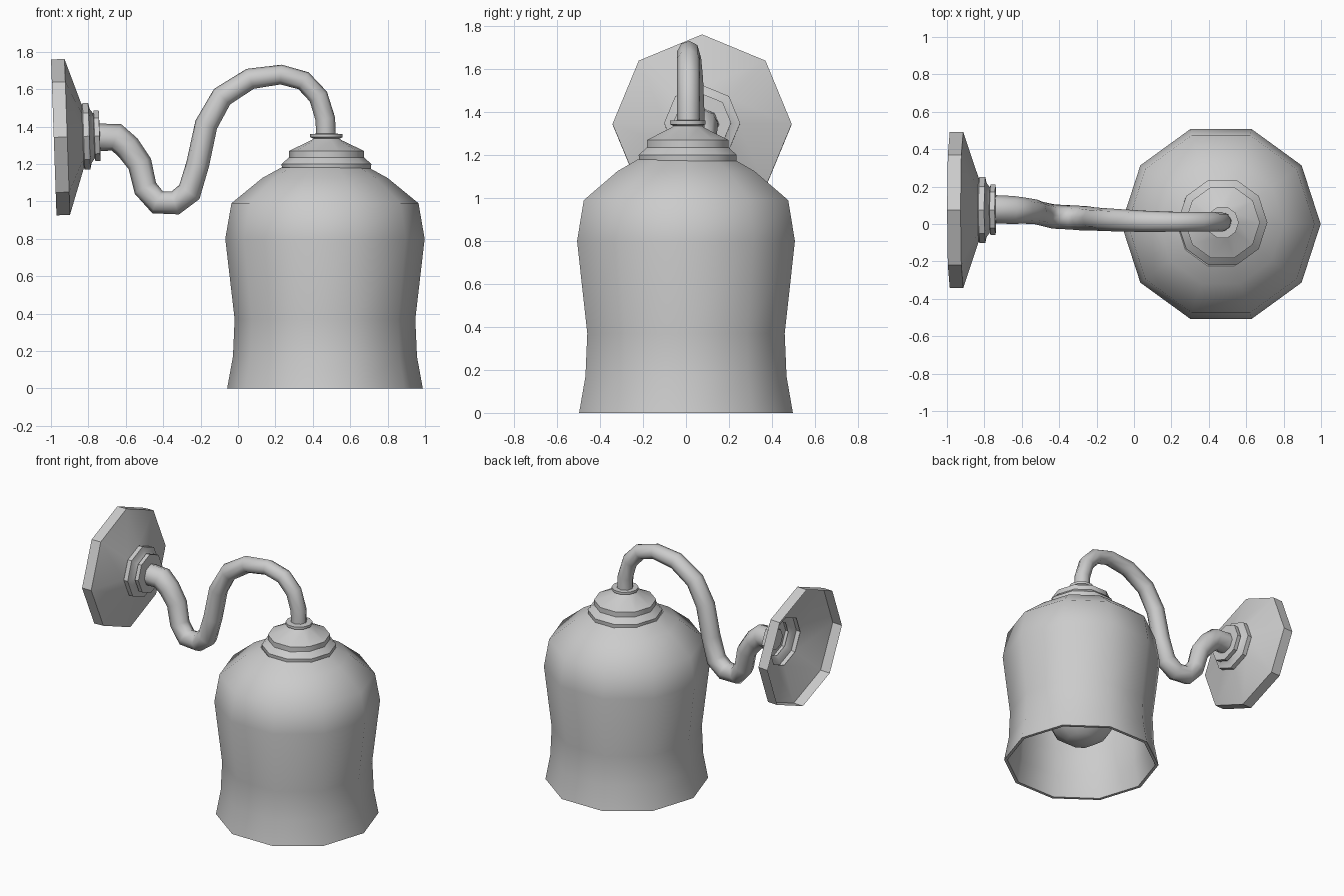
import bpy, bmesh
from math import sin, cos, tau, radians

if "Cube" in bpy.data.objects:
    bpy.data.objects.remove(bpy.data.objects["Cube"])


def smooth(ob, angle):
    bpy.ops.object.select_all(action='DESELECT')
    ob.select_set(True)
    bpy.context.view_layer.objects.active = ob
    bpy.ops.object.shade_smooth_by_angle(angle=radians(angle))


def lathe(name, profile, sides, loc, rot=(0, 0, 0), angle=42):
    """Revolve (radius, height) points around local z."""
    bm = bmesh.new()
    rings = [[bm.verts.new((r * cos(tau * i / sides), r * sin(tau * i / sides), z))
              for i in range(sides)] for r, z in profile]
    for a, b in zip(rings, rings[1:]):
        for i in range(sides):
            j = (i + 1) % sides
            bm.faces.new((a[i], a[j], b[j], b[i]))
    bmesh.ops.remove_doubles(bm, verts=bm.verts, dist=1e-5)
    bmesh.ops.recalc_face_normals(bm, faces=bm.faces)
    me = bpy.data.meshes.new(name)
    bm.to_mesh(me)
    bm.free()
    ob = bpy.data.objects.new(name, me)
    bpy.context.collection.objects.link(ob)
    ob.location, ob.rotation_euler = loc, rot
    smooth(ob, angle)
    return ob


# bell shade: outer wall, then back down the inner wall to the rim
outer = [(.523, 0), (.492, .17), (.483, .37), (.533, .80), (.50, .99), (.335, 1.125), (.235, 1.18)]
inner = [(r - .022, max(z - .015, 0)) for r, z in reversed(outer)]
lathe("shade", outer + inner + outer[:1], 10, (.465, 0, 0))

# stepped cap and collar on top of the shade
lathe("shade_cap", [(0, 1.165), (.237, 1.165), (.24, 1.20), (.20, 1.235), (.20, 1.27), (.085, 1.325)]
      + [(.07, 1.335), (.087, 1.343), (.087, 1.36), (0, 1.365)], 10, (.473, .008, 0))

# bulb hanging inside the shade
lathe("bulb", [(0, .15), (.10, .17), (.19, .235), (.245, .34), (.245, .45), (.20, .56),
               (.13, .68), (.09, .80), (.085, 1.17)], 10, (.465, 0, 0))

# octagonal wall plate, hollow at the back, with stepped boss
lathe("wall_plate", [(.417, 0), (.417, .072), (.17, .155), (.177, .16), (.177, .19), (.145, .197),
                     (.12, .215), (.135, .218), (.135, .245), (.06, .247)],
      8, (-.985, .075, 1.342), (0, radians(88), 0))

# swan-neck arm: x, y, z, radius
path = [(-.76, .08, 1.342, .075), (-.65, .075, 1.342, .075), (-.59, .072, 1.29, .07),
        (-.525, .065, 1.20, .066), (-.495, .055, 1.07, .064), (-.43, .04, .995, .065),
        (-.335, .035, .992, .065), (-.26, .03, 1.05, .066), (-.215, .027, 1.20, .062),
        (-.17, .024, 1.41, .062), (-.085, .02, 1.56, .06), (.065, .014, 1.655, .057),
        (.23, .012, 1.678, .053), (.35, .012, 1.645, .053), (.43, .012, 1.56, .053),
        (.467, .012, 1.44, .053), (.47, .012, 1.345, .053)]
cu = bpy.data.curves.new("arm", 'CURVE')
cu.dimensions = '3D'
cu.bevel_depth, cu.bevel_resolution, cu.use_fill_caps = 1, 2, True
sp = cu.splines.new('POLY')
sp.points.add(len(path) - 1)
for p, (x, y, z, r) in zip(sp.points, path):
    p.co, p.radius = (x, y, z, 1), r
arm = bpy.data.objects.new("arm", cu)
bpy.context.collection.objects.link(arm)
bpy.ops.object.select_all(action='DESELECT')
arm.select_set(True)
bpy.context.view_layer.objects.active = arm
bpy.ops.object.convert(target='MESH')
smooth(bpy.context.view_layer.objects.active, 60)
